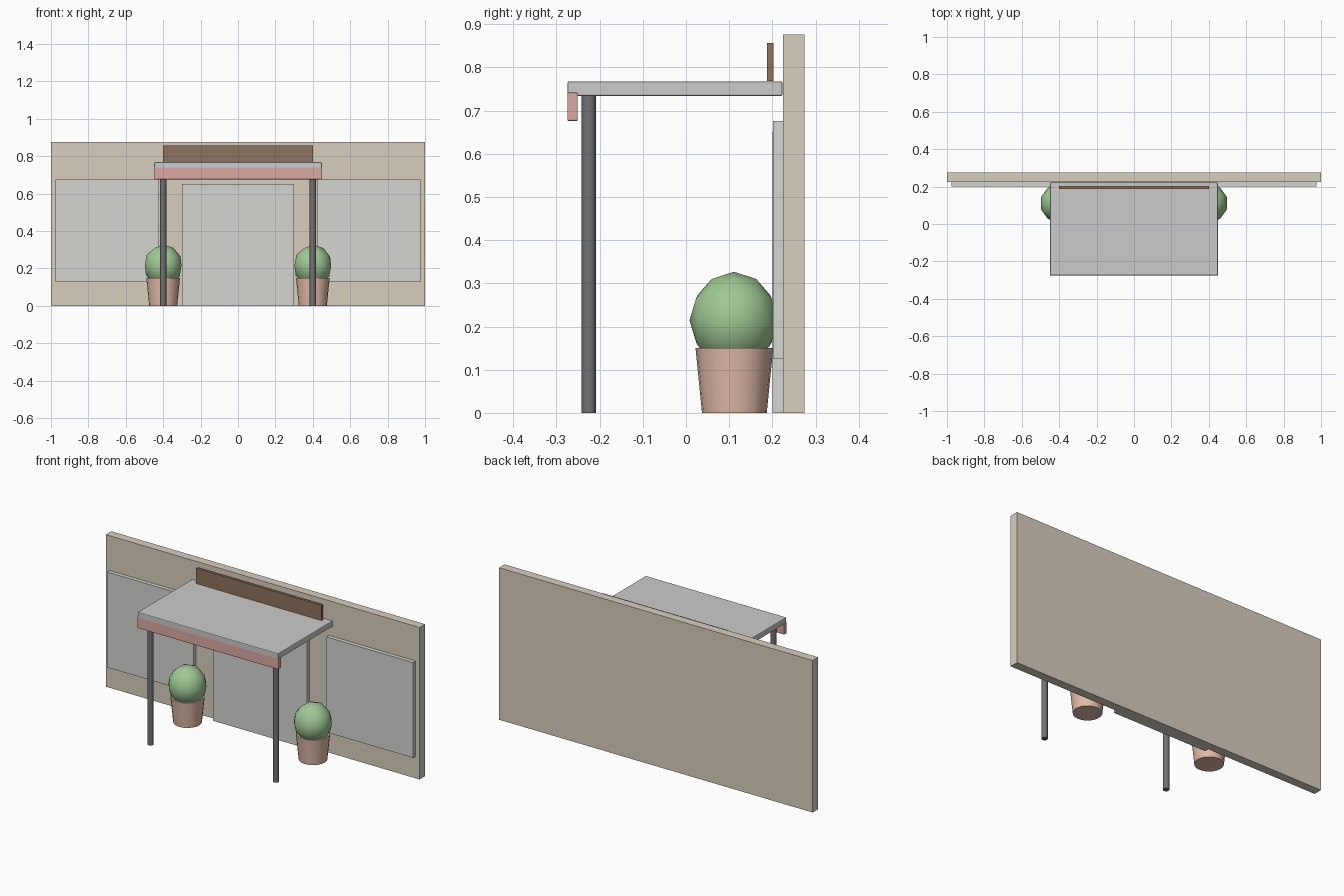
import bpy
import math

if "Cube" in bpy.data.objects:
    bpy.data.objects.remove(bpy.data.objects["Cube"])


def material(name, rgb):
    m = bpy.data.materials.new(name)
    m.diffuse_color = (*rgb, 1)
    m.use_nodes = True
    m.node_tree.nodes["Principled BSDF"].inputs["Base Color"].default_value = m.diffuse_color
    return m


plaster = material("plaster", (0.69, 0.62, 0.52))
glass = material("pale_panel", (0.66, 0.67, 0.64))
cloth = material("pink_cloth", (0.71, 0.40, 0.37))
wood = material("wood", (0.27, 0.17, 0.11))
metal = material("dark_metal", (0.17, 0.17, 0.18))
clay = material("clay", (0.76, 0.50, 0.40))
leaf = material("leaf", (0.35, 0.58, 0.30))


def finish(name, mat, smooth=False):
    ob = bpy.context.object
    ob.name = name
    if mat:
        ob.data.materials.append(mat)
    if smooth:
        bpy.ops.object.shade_smooth_by_angle(angle=math.radians(45))
    return ob


def box(name, x, y, z, mat=None, bevel=0):
    """Box from (min, max) ranges on each axis."""
    bpy.ops.mesh.primitive_cube_add(size=1, location=[sum(r) / 2 for r in (x, y, z)])
    bpy.context.object.scale = [r[1] - r[0] for r in (x, y, z)]
    bpy.ops.object.transform_apply(location=False, rotation=False, scale=True)
    ob = finish(name, mat)
    if bevel:
        mod = ob.modifiers.new("bevel", 'BEVEL')
        mod.width = bevel
        mod.segments = 2
    return ob


def cone(name, x, y, z0, z1, r0, r1, sides, mat):
    bpy.ops.mesh.primitive_cone_add(vertices=sides, radius1=r0, radius2=r1,
                                    depth=z1 - z0, location=(x, y, (z0 + z1) / 2))
    return finish(name, mat, True)


# Shop front wall and door
box("wall", (-1, 1), (0.2245, 0.2745), (0, 0.876), plaster)
box("door", (-0.3, 0.3), (0.2, 0.23), (0, 0.652), glass)

# Canopy, hanging valance and sign board
box("canopy", (-0.448, 0.448), (-0.2745, 0.2235), (0.734, 0.768), None, 0.004)
box("valance", (-0.45, 0.45), (-0.275, -0.251), (0.676, 0.742), cloth, 0.003)
box("sign_board", (-0.4, 0.4), (0.188, 0.2025), (0.769, 0.857), wood)

# Windows, posts and potted shrubs on both sides
for side, s in (("left", -1), ("right", 1)):
    box(side + "_window", (s * 0.7 - 0.276, s * 0.7 + 0.276), (0.2015, 0.23),
        (0.1265, 0.676), glass)
    cone(side + "_post", s * 0.4, -0.225, 0, 0.737, 0.0165, 0.0165, 16, metal)
    cone(side + "_pot", s * 0.4, 0.112, 0, 0.15, 0.075, 0.09, 20, clay)
    bpy.ops.mesh.primitive_ico_sphere_add(subdivisions=2, radius=0.103,
                                          location=(s * 0.4, 0.111, 0.2145))
    bpy.context.object.scale = (1, 1, 1.092)
    bpy.ops.object.transform_apply(location=False, rotation=False, scale=True)
    finish(side + "_shrub", leaf, True)
